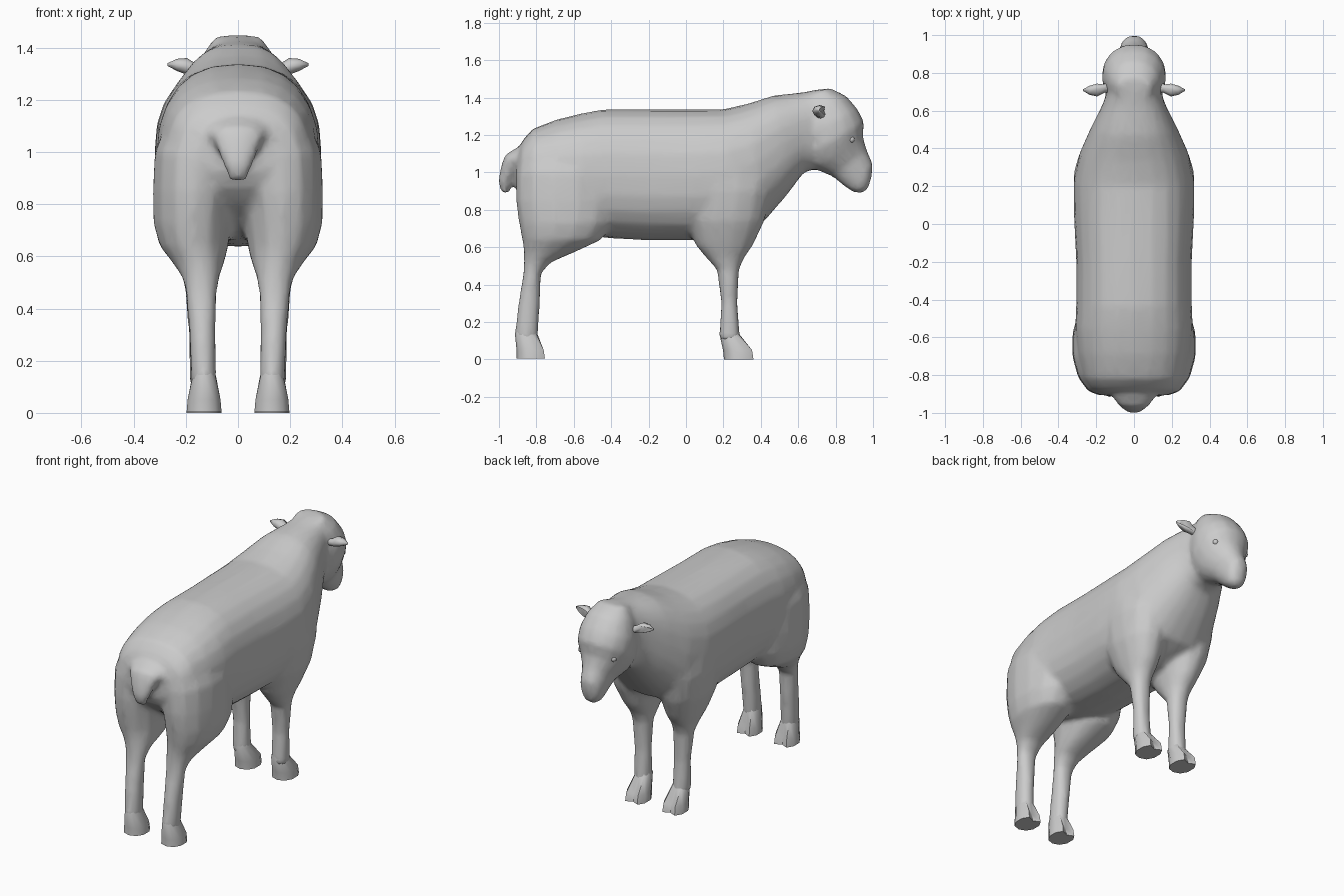
import bpy, bmesh, math
from mathutils import Vector


def sect(p, q, w, x=0.0):
    """Section spanning side-view points p..q (y, z), half width w, centred on x."""
    a, b = Vector((x, *p)), Vector((x, *q))
    return (a + b) / 2, (a - b) / 2, Vector((w, 0, 0))


def loft(bm, sections, n=16, upper=2.0, lower=None):
    """Skin superellipse rings and cap both ends; returns the rings."""
    def sp(v, k):
        return math.copysign(abs(v) ** (2 / k), v) if abs(v) > 1e-6 else 0.0
    rings = []
    for c, u, v in sections:
        ring = []
        for i in range(n):
            a = 2 * math.pi * i / n
            k = upper if math.cos(a) > 0 else (lower or upper)
            ring.append(bm.verts.new(c + u * sp(math.cos(a), k) + v * sp(math.sin(a), k)))
        rings.append(ring)
    faces = [bm.faces.new(rings[0]), bm.faces.new(rings[-1])]
    for r, s in zip(rings, rings[1:]):
        for i in range(n):
            j = (i + 1) % n
            faces.append(bm.faces.new((r[i], r[j], s[j], s[i])))
    bmesh.ops.recalc_face_normals(bm, faces=faces)
    return rings


def finish(bm, name):
    me = bpy.data.meshes.new(name)
    bm.to_mesh(me)
    bm.free()
    for f in me.polygons:
        f.use_smooth = True
    ob = bpy.data.objects.new(name, me)
    bpy.context.collection.objects.link(ob)
    return ob


body = bmesh.new()

# trunk and neck: y top, z top, y bottom, z bottom, half width
trunk = [
    (-.905, 1.09, -.91, .92, .15), (-.875, 1.17, -.88, .86, .225),
    (-.82, 1.233, -.82, .8, .265), (-.69, 1.283, -.68, .7, .3),
    (-.56, 1.315, -.55, .665, .312), (-.44, 1.337, -.4, .647, .306),
    (-.2, 1.337, -.2, .637, .306), (.05, 1.337, .03, .637, .318),
    (.2, 1.337, .24, .66, .32), (.33, 1.367, .42, .74, .288),
    (.47, 1.412, .54, .88, .23), (.62, 1.427, .63, 1.0, .17),
    (.72, 1.447, .7, 1.02, .138),
]
loft(body, [sect((a, b), (c, d), w) for a, b, c, d, w in trunk], 24, 2.4, 2.45)

# head: forehead point, throat point, half width
head = [
    (.77, 1.452, .66, 1.425, .09), (.86, 1.407, .62, 1.32, .14),
    (.92, 1.335, .62, 1.2, .17), (.953, 1.27, .63, 1.08, .17),
    (.947, 1.19, .68, 1.02, .138), (.967, 1.12, .78, .98, .09),
    (1.0, 1.045, .85, .922, .074), (.993, .975, .89, .895, .062),
    (.975, .915, .94, .887, .033),
]
loft(body, [sect((a, b), (c, d), w) for a, b, c, d, w in head], 16, 2.15)

# tail, fused into the rump
tail = [(-.84, 1.17, -.84, 1.02, .16), (-.91, 1.13, -.89, 1.01, .125),
        (-.968, 1.095, -.91, 1.02, .1), (-.99, 1.03, -.92, .985, .08),
        (-1.005, .95, -.93, .95, .058), (-.985, .885, -.945, .89, .032)]
loft(body, [sect((a, b), (c, d), w) for a, b, c, d, w in tail], 12)

# legs: z, rear y, front y, inner x, outer x
hind_leg = [
    (.1, -.912, -.79, .088, .175), (.15, -.915, -.788, .087, .176),
    (.3, -.897, -.78, .09, .183),
    (.46, -.87, -.775, .085, .195), (.52, -.867, -.72, .075, .21),
    (.58, -.868, -.58, .055, .25), (.64, -.878, -.45, .04, .298),
    (.73, -.895, -.39, .025, .322), (.85, -.912, -.37, .015, .324),
    (1.0, -.91, -.38, .01, .317), (1.12, -.87, -.45, .04, .265),
]
fore_leg = [
    (.1, .178, .292, .088, .182), (.15, .178, .288, .087, .183),
    (.3, .188, .275, .09, .185),
    (.48, .165, .285, .085, .2), (.54, .11, .31, .075, .215),
    (.61, .05, .36, .055, .245), (.74, .0, .42, .03, .295),
    (.9, -.02, .46, .02, .317), (1.05, .02, .42, .04, .308),
]
for side in (-1, 1):
    for leg in (hind_leg, fore_leg):
        loft(body, [sect((f, z), (r, z), (o - i) / 2 + .005, side * (i + o) / 2)
                    for z, r, f, i, o in leg], 14, 2.1)

# blend the trunk, head, tail and legs into one skin
ob = finish(body, "sheep_body")
m = ob.modifiers.new("fuse", 'REMESH')
m.mode = 'VOXEL'
m.voxel_size = .016
m.use_smooth_shade = True
m = ob.modifiers.new("soften", 'SMOOTH')
m.factor = .5
m.iterations = 8
m = ob.modifiers.new("reduce", 'DECIMATE')
m.ratio = .25

# hooves: z, rear y, front y, half width; front vertex pulled in as the cleft
hoofs = {
    "hind_hoof": [(.004, -.905, -.74, .07), (.05, -.906, -.747, .066),
                  (.14, -.915, -.79, .046), (.22, -.88, -.81, .025)],
    "fore_hoof": [(.0, .203, .376, .07), (.05, .198, .368, .066),
                  (.14, .178, .287, .048), (.22, .205, .255, .025)],
}
for name, rows in hoofs.items():
    for side, tag in ((-1, "left"), (1, "right")):
        bm = bmesh.new()
        rings = loft(bm, [sect((f, z), (r, z), w, side * .13)
                          for z, r, f, w in rows], 10, 2.2)
        for r, d in zip(rings, (.035, .035, .006)):
            r[0].co.y -= d
        o = finish(bm, name + "_" + tag)
        o.data.set_sharp_from_angle(angle=math.radians(50))

# ears and eyes: ear rows are x, y, z, half depth, half height
ear = [(.11, .72, 1.3, .025, .025), (.155, .72, 1.312, .025, .022),
       (.195, .715, 1.328, .04, .032), (.235, .712, 1.334, .028, .023),
       (.27, .71, 1.335, .005, .005)]
for side, tag in ((-1, "left"), (1, "right")):
    bm = bmesh.new()
    rings = loft(bm, [(Vector((side * x, y, z)), Vector((0, d, 0)), Vector((0, 0, h)))
                      for x, y, z, d, h in ear], 8)
    for r in rings[2:4]:
        r[0].co.y -= .04
    finish(bm, "ear_" + tag)
    bm = bmesh.new()
    bmesh.ops.create_uvsphere(bm, u_segments=10, v_segments=6, radius=.018)
    bmesh.ops.translate(bm, verts=bm.verts, vec=(side * .113, .884, 1.176))
    finish(bm, "eye_" + tag)
